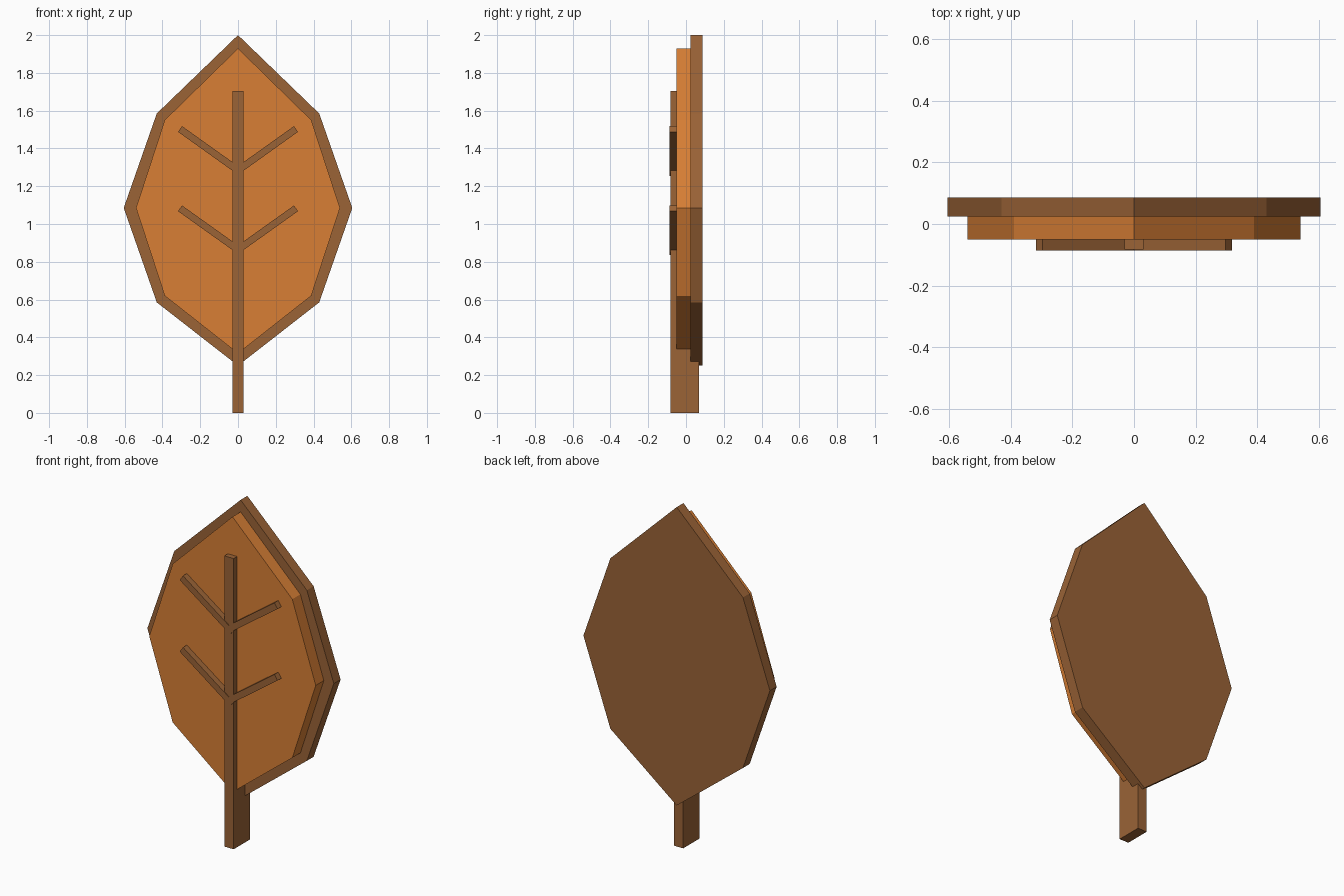
import bpy
import math

if "Cube" in bpy.data.objects:
    bpy.data.objects.remove(bpy.data.objects["Cube"])


def material(name, srgb):
    mat = bpy.data.materials.new(name)
    mat.diffuse_color = [(c / 255) ** 2.2 for c in srgb] + [1.0]
    mat.use_nodes = True
    mat.node_tree.nodes["Principled BSDF"].inputs["Base Color"].default_value = mat.diffuse_color
    return mat


BROWN = material("bark brown", (153, 99, 57))
ORANGE = material("autumn orange", (215, 126, 56))


def slab(name, outline, y0, y1, mat):
    """Extrude an x-z outline (counter-clockwise from the front) from y0 to y1."""
    n = len(outline)
    verts = [(x, y, z) for y in (y0, y1) for x, z in outline]
    faces = [tuple(range(n)), tuple(range(2 * n - 1, n - 1, -1))]
    faces += [(i, i + n, (i + 1) % n + n, (i + 1) % n) for i in range(n)]
    mesh = bpy.data.meshes.new(name)
    mesh.from_pydata(verts, [], faces)
    mesh.materials.append(mat)
    obj = bpy.data.objects.new(name, mesh)
    bpy.context.collection.objects.link(obj)
    return obj


def leaf(half):
    """Mirror a right-hand outline running from bottom tip to top tip."""
    return half + [(-x, z) for x, z in half[-2:0:-1]]


# Leaf plates
slab("leaf_border", leaf([(0, 0.25), (0.43, 0.585), (0.605, 1.085), (0.43, 1.585), (0, 2.0)]),
     0.024, 0.0865, BROWN)
slab("leaf_blade", leaf([(0, 0.315), (0.388, 0.62), (0.54, 1.085), (0.388, 1.55), (0, 1.93)]),
     -0.051, 0.024, ORANGE)

# Stem running up the middle
slab("stem", [(-0.03, 0), (0.03, 0), (0.03, 1.705), (-0.03, 1.705)], -0.083, 0.069, BROWN)

# Slanted side veins, two mirrored pairs
angle, half_width = math.radians(35.5), 0.0185
dx, dz = half_width * math.sin(angle), half_width * math.cos(angle)
for level, z_end in (("lower", 1.083), ("upper", 1.503)):
    x0, x1 = -0.02, 0.307
    z0 = z_end - (x1 - x0) * math.tan(angle)
    right = [(x0 + dx, z0 - dz), (x1 + dx, z_end - dz), (x1 - dx, z_end + dz), (x0 - dx, z0 + dz)]
    slab(f"{level}_vein_right", right, -0.0865, -0.045, BROWN)
    slab(f"{level}_vein_left", [(-x, z) for x, z in reversed(right)], -0.0865, -0.045, BROWN)
